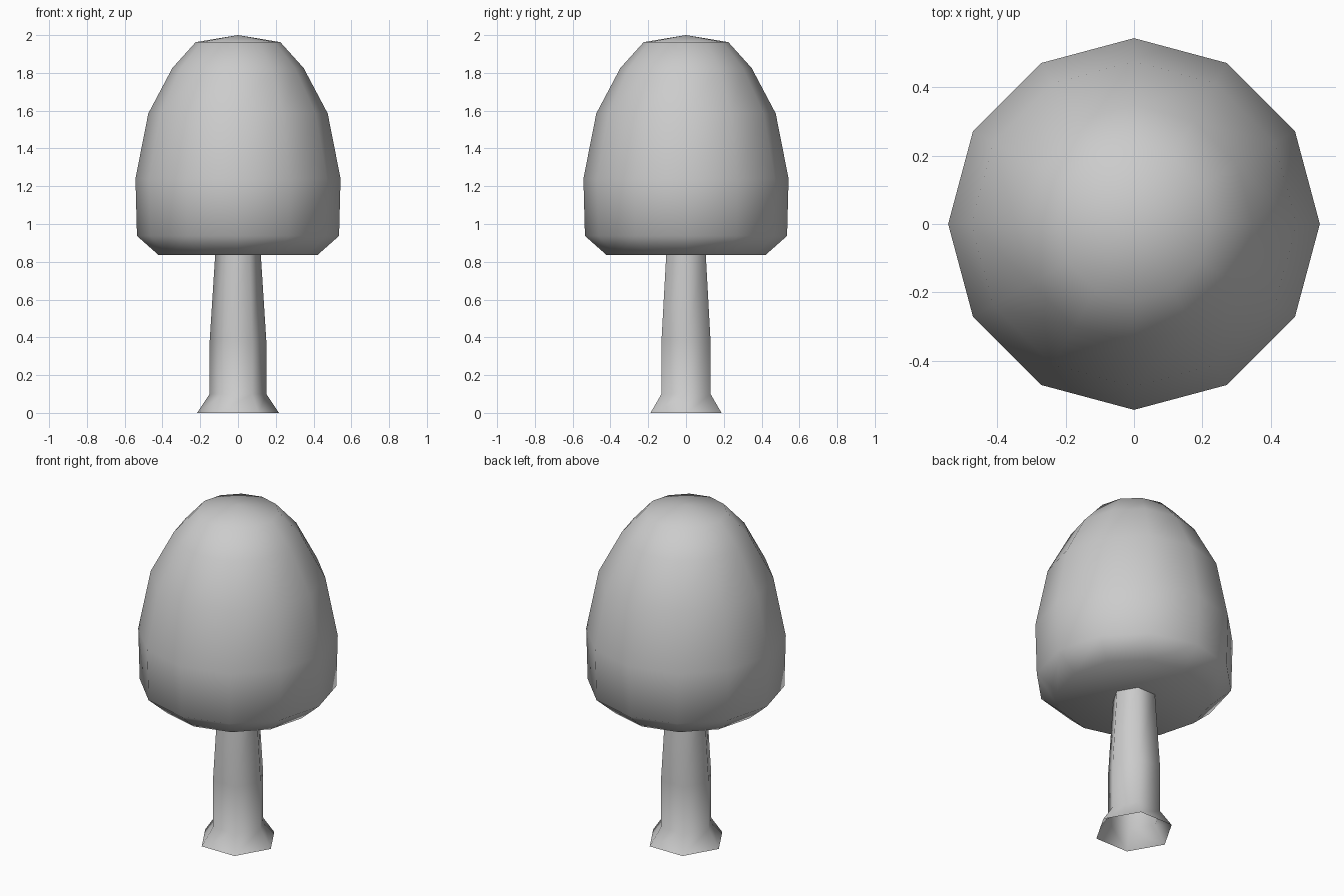
import bpy, bmesh
from math import cos, sin, tau

if "Cube" in bpy.data.objects:
    bpy.data.objects.remove(bpy.data.objects["Cube"])


def lathe(name, sides, profile, apex=None, cap_bottom=False):
    """Stack of regular polygon rings (radius, z), optionally closed."""
    bm = bmesh.new()
    rings = [[bm.verts.new((r * cos(tau * i / sides), r * sin(tau * i / sides), z))
              for i in range(sides)] for r, z in profile]
    for low, high in zip(rings, rings[1:]):
        for i in range(sides):
            j = (i + 1) % sides
            bm.faces.new((low[i], low[j], high[j], high[i]))
    if cap_bottom:
        bm.faces.new(rings[0][::-1])
    if apex is not None:
        tip = bm.verts.new((0, 0, apex))
        for i in range(sides):
            bm.faces.new((rings[-1][i], rings[-1][(i + 1) % sides], tip))
    for f in bm.faces:
        f.smooth = True
    mesh = bpy.data.meshes.new(name)
    bm.to_mesh(mesh)
    bm.free()
    obj = bpy.data.objects.new(name, mesh)
    bpy.context.collection.objects.link(obj)
    return obj


# Six-sided trunk with a flared, open foot
lathe("trunk", 6, [(0.217, 0), (0.15, 0.10), (0.15, 0.38), (0.12, 0.85)])

# Twelve-sided egg-shaped crown with a flat underside
lathe("crown", 12, [(0.42, 0.835), (0.535, 0.937), (0.543, 1.24), (0.475, 1.585),
                    (0.348, 1.825), (0.224, 1.963)], apex=2.0, cap_bottom=True)
